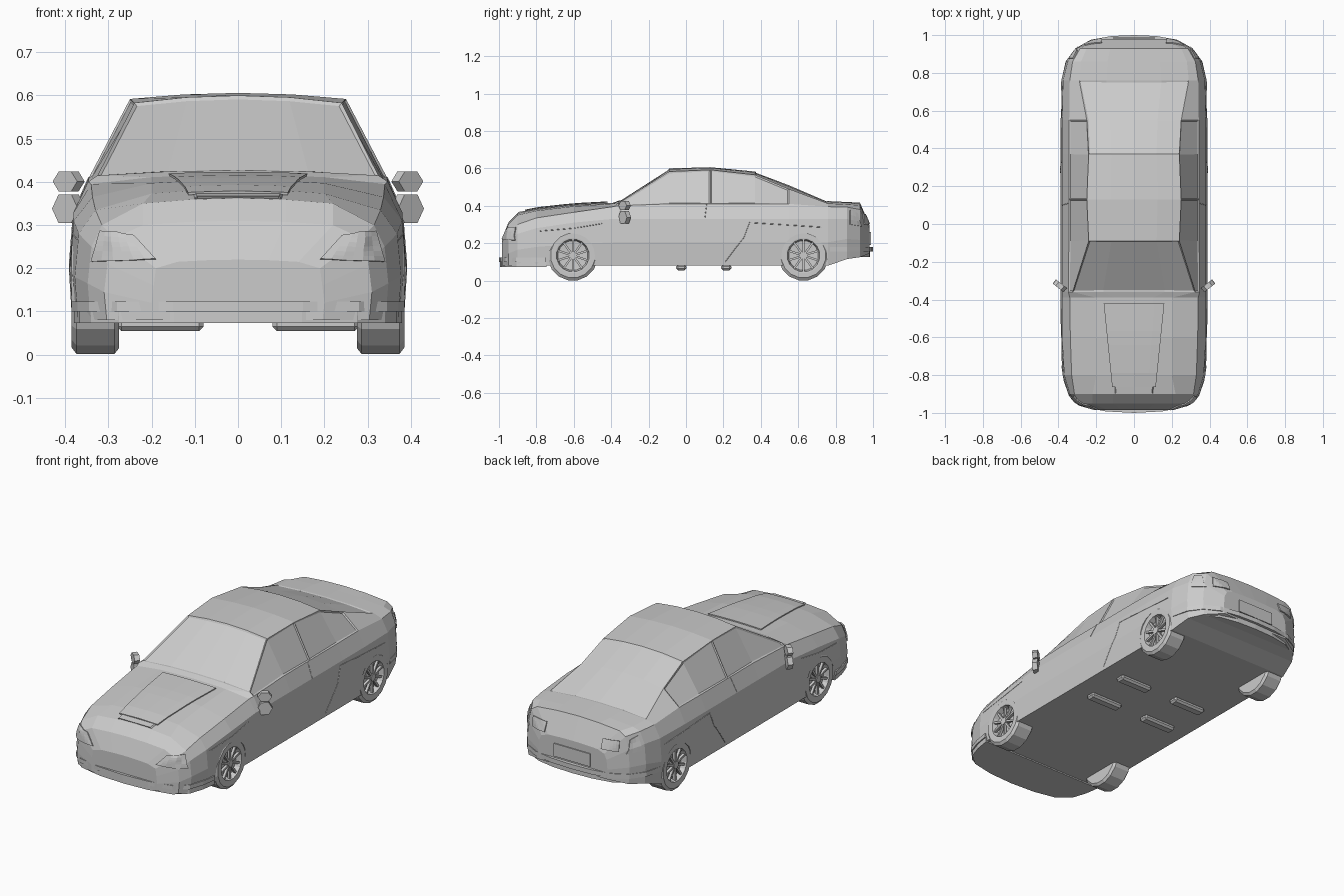
import bpy, bmesh, math
from mathutils import Vector, Matrix
from mathutils.bvhtree import BVHTree

if "Cube" in bpy.data.objects:
    bpy.data.objects.remove(bpy.data.objects["Cube"])


def finish(name, bm):
    bmesh.ops.recalc_face_normals(bm, faces=bm.faces[:])
    me = bpy.data.meshes.new(name)
    bm.to_mesh(me)
    bm.free()
    ob = bpy.data.objects.new(name, me)
    bpy.context.collection.objects.link(ob)
    return ob


def box(name, loc, size, bevel=0):
    bm = bmesh.new()
    m = Matrix.Translation(loc) @ Matrix.Diagonal((*size, 1))
    bmesh.ops.create_cube(bm, size=1, matrix=m)
    if bevel:
        bmesh.ops.bevel(bm, geom=bm.edges[:], offset=bevel, segments=1, affect='EDGES')
    return finish(name, bm)


def cylinder(name, matrix, r, depth, n):
    bm = bmesh.new()
    bmesh.ops.create_cone(bm, cap_ends=True, segments=n, radius1=r, radius2=r, depth=depth, matrix=matrix)
    return finish(name, bm)


# Body: cross-sections lofted from nose to tail
# y, half width, floor z, waist z, shoulder x, z, top edge x, z, centre z
SECTIONS = [
    (-.985, .20, .08, .16, .19, .20, .14, .215, .22),
    (-.95, .31, .08, .21, .285, .27, .22, .30, .31),
    (-.90, .348, .08, .25, .315, .30, .22, .35, .362),
    (-.80, .378, .08, .28, .33, .335, .20, .373, .383),
    (-.60, .39, .08, .31, .337, .365, .20, .397, .405),
    (-.39, .39, .08, .33, .34, .395, .20, .411, .416),
    (-.36, .39, .08, .33, .347, .40, .325, .415, .427),
    (-.09, .39, .08, .33, .345, .41, .24, .583, .60),
    (.13, .39, .08, .33, .345, .41, .25, .592, .606),
    (.37, .39, .08, .33, .345, .41, .24, .565, .583),
    (.55, .39, .08, .33, .343, .41, .25, .49, .515),
    (.76, .385, .08, .33, .34, .395, .29, .412, .425),
    (.86, .36, .115, .33, .325, .393, .28, .407, .42),
    (.93, .31, .125, .31, .285, .38, .25, .402, .417),
    (.98, .21, .145, .25, .19, .28, .15, .295, .30),
]
bm = bmesh.new()
rings = []
for y, w, zb, zw, xs, zs, xe, ze, zt in SECTIONS:
    half = [(w * .98, zb), (w, (zb + zw) / 2), (w * .975, zw), (xs, zs), (xe, ze), (xe * .5, ze + (zt - ze) * .75)]
    pts = half + [(0, zt)] + [(-x, z) for x, z in reversed(half)]
    rings.append([bm.verts.new((x, y, z)) for x, z in pts])
N = len(rings[0])
cell = {}
for i in range(len(rings) - 1):
    for j in range(N):
        k = (j + 1) % N
        cell[i, j] = bm.faces.new((rings[i][j], rings[i][k], rings[i + 1][k], rings[i + 1][j]))
bm.faces.new(rings[0])
bm.faces.new(rings[-1])
bmesh.ops.recalc_face_normals(bm, faces=bm.faces[:])
bvh = BVHTree.FromBMesh(bm)
# Recessed glass: windscreen, rear window, side windows
for rows, cols in [((6,), range(4, 8)), ((9, 10), range(4, 8)), ((6, 7), (3,)), ((8, 9), (3,)),
                   ((6, 7), (8,)), ((8, 9), (8,))]:
    faces = [cell[i, j] for i in rows for j in cols]
    bmesh.ops.inset_region(bm, faces=faces, thickness=.009, depth=-.005)
body = finish("body", bm)

# Wheel arches cut out of the body
AXLES = (-.605, .628)
TURN = Matrix.Rotation(math.pi / 2, 4, 'Y')
for s in (-1, 1):
    for y in AXLES:
        c = cylinder("arch_cutter", Matrix.Translation((s * .40, y, .134)) @ TURN, .118, .25, 20)
        c.hide_render = True
        mod = body.modifiers.new("arch", 'BOOLEAN')
        mod.object, mod.operation, mod.solver = c, 'DIFFERENCE', 'EXACT'
        bpy.context.view_layer.objects.active = body
        bpy.ops.object.modifier_apply(modifier=mod.name)
        bpy.data.objects.remove(c)


# Wheels: lathed tyre and rim, spokes and hub
def lathe(name, prof, side, y, n):
    bm = bmesh.new()
    loops = []
    for i in range(n):
        a = 2 * math.pi * (i + .5) / n
        loops.append([bm.verts.new((side * x, y + r * math.sin(a), .134 + r * math.cos(a))) for r, x in prof])
    for i in range(n):
        a, b = loops[i], loops[(i + 1) % n]
        for j in range(len(prof) - 1):
            bm.faces.new((a[j], a[j + 1], b[j + 1], b[j]))
    bm.faces.new([l[0] for l in loops])
    bm.faces.new([l[-1] for l in loops])
    return finish(name, bm)


for s in (-1, 1):
    for y in AXLES:
        lathe("wheel", [(.02, .352), (.08, .356), (.088, .384), (.096, .385), (.12, .385), (.135, .374),
                        (.135, .286), (.122, .276), (.05, .276)], s, y, 16)
        cylinder("hub", Matrix.Translation((s * .366, y, .134)) @ TURN, .02, .03, 10)
        for k in range(10):
            a = 2 * math.pi * k / 10
            sp = box("spoke", (0, 0, .05), (.014, .011, .076))
            sp.matrix_world = Matrix.Translation((s * .370, y, .134)) @ Matrix.Rotation(a, 4, 'X')


# Bumper lips: plan outlines extruded upwards
def plate(name, half, z0, z1):
    bm = bmesh.new()
    pts = half + [(-x, y) for x, y in reversed(half) if x]
    f = bm.faces.new([bm.verts.new((x, y, z0)) for x, y in pts])
    top = bmesh.ops.extrude_face_region(bm, geom=[f])['geom']
    bmesh.ops.translate(bm, vec=(0, 0, z1 - z0), verts=[v for v in top if isinstance(v, bmesh.types.BMVert)])
    return finish(name, bm)


front = [(.385, -.75), (.372, -.83), (.345, -.91), (.28, -.965), (.15, -.992), (0, -1)]
rear = [(.382, .77), (.362, .86), (.31, .93), (.23, .975), (.12, .995), (0, 1)]
plate("front_bumper", front, .10, .123)
plate("front_splitter", [(x * .985, y * .995) for x, y in front], .073, .10)
plate("rear_bumper", rear, .155, .18)
plate("rear_valance", [(x * .97, y * .985) for x, y in rear], .125, .155)


# Panels: quads projected onto the body surface
def panel(name, quad, axis, sign, lift=.005, n=6):
    others = [i for i in range(3) if i != axis]
    bm = bmesh.new()
    a, b, c, d = [Vector(p) for p in quad]
    grid = []
    for i in range(n + 1):
        row = []
        for j in range(n + 1):
            u, v = i / n, j / n
            p2 = (a.lerp(b, u)).lerp(d.lerp(c, u), v)
            o, ray = Vector((0, 0, 0)), Vector((0, 0, 0))
            o[others[0]], o[others[1]], o[axis], ray[axis] = p2[0], p2[1], sign * 2, -sign
            hit = bvh.ray_cast(o, ray)
            row.append(bm.verts.new(hit[0] + hit[1] * lift))
        grid.append(row)
    for i in range(n):
        for j in range(n):
            bm.faces.new((grid[i][j], grid[i + 1][j], grid[i + 1][j + 1], grid[i][j + 1]))
    ob = finish(name, bm)
    m = ob.modifiers.new("thick", 'SOLIDIFY')
    m.thickness, m.offset = .006, 0
    return ob


for s in (-1, 1):
    panel("headlight", [(s * .19, .22), (s * .335, .215), (s * .315, .285), (s * .24, .275)], 1, -1)
    panel("tail_light", [(s * .17, .30), (s * .26, .30), (s * .26, .355), (s * .17, .35)], 1, 1)
    panel("side_tail_light", [(.875, .30), (.935, .29), (.915, .36), (.875, .375)], 0, s, .003, 3)
panel("number_plate", [(-.11, .19), (.11, .19), (.11, .26), (-.11, .26)], 1, 1)
panel("bonnet_bulge", [(-.115, -.86), (.115, -.86), (.16, -.42), (-.16, -.42)], 2, 1, .006)

# Bonnet scoop: wedge with an open slot
bm = bmesh.new()
lo = [bm.verts.new(p) for p in [(-.12, -.905, .335), (.12, -.905, .335), (.12, -.76, .37), (-.12, -.76, .37)]]
hi = [bm.verts.new(p) for p in [(-.095, -.895, .367), (.095, -.895, .367), (.105, -.76, .393), (-.105, -.76, .393)]]
bm.faces.new(lo)
bm.faces.new(hi)
sides = [bm.faces.new((lo[i], lo[(i + 1) % 4], hi[(i + 1) % 4], hi[i])) for i in range(4)]
bmesh.ops.recalc_face_normals(bm, faces=bm.faces[:])
bmesh.ops.inset_region(bm, faces=[sides[0]], thickness=.007, depth=-.008)
finish("bonnet_scoop", bm)


# Door seams and creases drawn along the sides
def seam(name, pts, s):
    cu = bpy.data.curves.new(name, 'CURVE')
    cu.dimensions, cu.bevel_depth, cu.bevel_resolution = '3D', .002, 0
    path = []
    for (y0, z0), (y1, z1) in zip(pts, pts[1:]):
        path += [(y0 + (y1 - y0) * t / 5, z0 + (z1 - z0) * t / 5) for t in range(5)]
    path.append(pts[-1])
    sl = cu.splines.new('POLY')
    sl.points.add(len(path) - 1)
    for p, (y, z) in zip(sl.points, path):
        p.co = (*bvh.ray_cast(Vector((s * 2, y, z)), Vector((-s, 0, 0)))[0], 1)
    ob = bpy.data.objects.new(name, cu)
    bpy.context.collection.objects.link(ob)


for s in (-1, 1):
    seam("door_seam", [(.11, .41), (.10, .33)], s)
    seam("rear_door_seam", [(.34, .31), (.31, .23), (.27, .18), (.21, .10)], s)
    seam("rear_crease", [(.34, .31), (.73, .285)], s)
    seam("front_crease", [(-.78, .265), (-.60, .28), (-.45, .305)], s)
    # Door mirrors: two hexagonal lobes per side
    for z, rx, rz in ((.338, .038, .038), (.401, .036, .027)):
        m = Matrix.Translation((s * .392, -.328, z)) @ Matrix.Rotation(s * math.radians(38), 4, 'Z') \
            @ Matrix.Diagonal((rx, .028, rz, 1)) @ Matrix.Rotation(math.pi / 2, 4, 'X') \
            @ Matrix.Rotation(math.pi / 6 * 3, 4, 'Z')
        cylinder("door_mirror", m, 1, 1, 6)
    # Pads under the floor
    for y in (-.025, .215):
        box("floor_pad", (s * .18, y, .07), (.20, .055, .03), .01)
